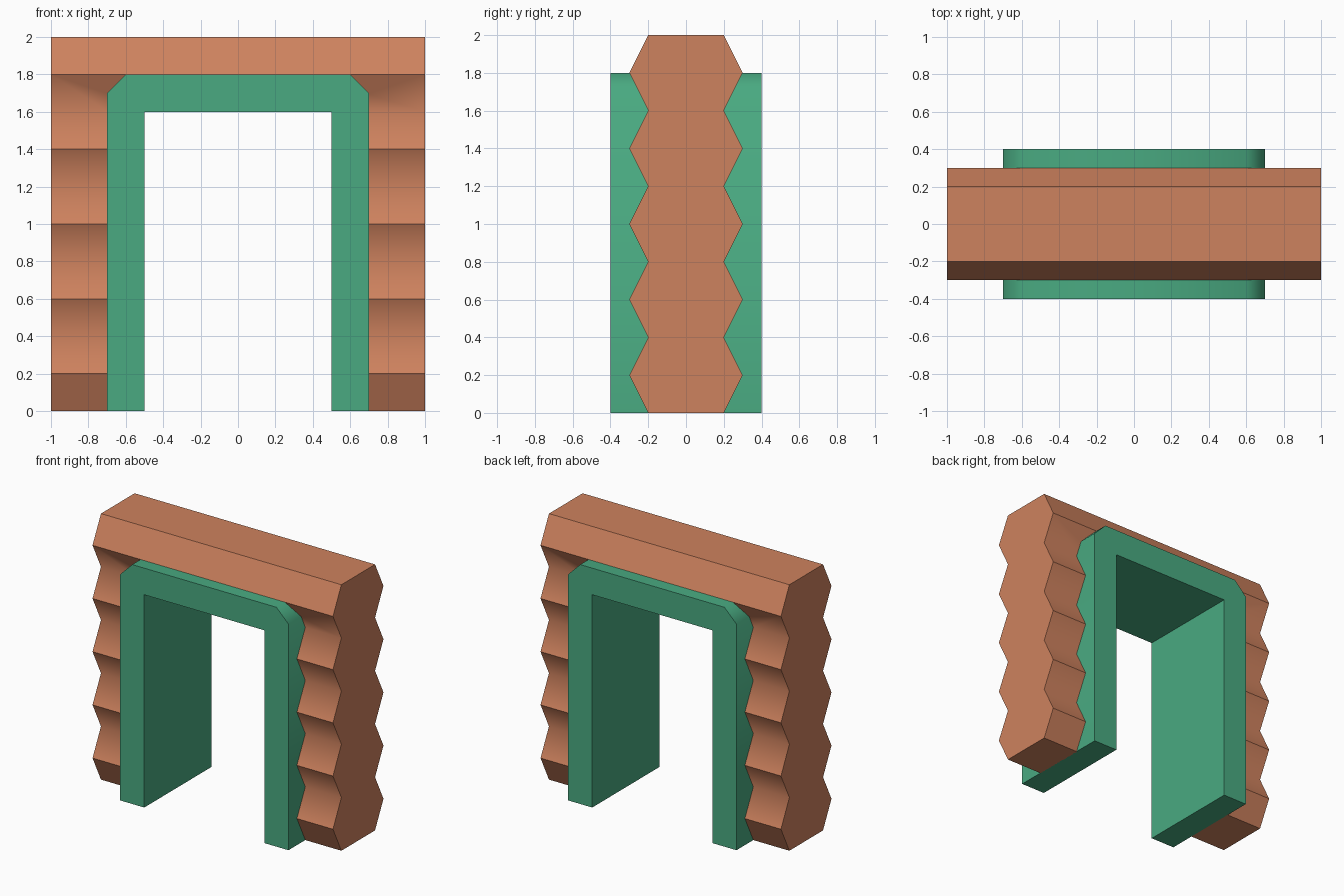
import bpy, bmesh, math

if "Cube" in bpy.data.objects:
    bpy.data.objects.remove(bpy.data.objects["Cube"])


def material(name, rgb):
    m = bpy.data.materials.new(name)
    m.diffuse_color = (*rgb, 1)
    m.use_nodes = True
    m.node_tree.nodes["Principled BSDF"].inputs["Base Color"].default_value = m.diffuse_color
    return m


def prism(name, points, axis, half, mat):
    """Extrude a 2D outline (given with z as second value) along x or y, from -half to half."""
    bm = bmesh.new()
    place = (lambda u, z, d: (d, u, z)) if axis == 'x' else (lambda u, z, d: (u, d, z))
    face = bm.faces.new([bm.verts.new(place(u, z, -half)) for u, z in points])
    ext = bmesh.ops.extrude_face_region(bm, geom=[face])
    offset = place(0, 0, 2 * half)
    bmesh.ops.translate(bm, vec=offset, verts=[g for g in ext['geom'] if isinstance(g, bmesh.types.BMVert)])
    bmesh.ops.recalc_face_normals(bm, faces=bm.faces)
    me = bpy.data.meshes.new(name)
    bm.to_mesh(me)
    bm.free()
    me.materials.append(mat)
    ob = bpy.data.objects.new(name, me)
    bpy.context.collection.objects.link(ob)
    return ob


def shade(ob, is_sharp):
    bm = bmesh.new()
    bm.from_mesh(ob.data)
    for f in bm.faces:
        f.smooth = True
    for e in bm.edges:
        e.smooth = not is_sharp(e)
    bm.to_mesh(ob.data)
    bm.free()


def outer(inset):
    """Frame outline with chamfered top corners, from bottom right to bottom left."""
    w, c = 0.7 - inset, 0.1
    right = [(w, 0), (w, 1.7 - inset), (w - c, 1.8 - inset)]
    return right + [(-x, z) for x, z in reversed(right)]


brown = material("log brown", (0.617, 0.223, 0.112))
green = material("frame green", (0.067, 0.402, 0.220))

# Log wall: zigzag side profile, five logs high
side = [(0.3 if i % 2 else 0.2, 0.2 * i) for i in range(11)]
wall = prism("log_wall", side + [(-y, z) for y, z in reversed(side)], 'x', 1.0, brown)

# Doorway cut, ending just inside the frame
hole = [(x, z if z else -0.2) for x, z in outer(0.005)]
cutter = prism("doorway_cutter", hole, 'y', 1.0, brown)
mod = wall.modifiers.new("doorway", 'BOOLEAN')
mod.operation, mod.solver, mod.object = 'DIFFERENCE', 'EXACT', cutter
bpy.context.view_layer.update()
cut = bpy.data.meshes.new_from_object(wall.evaluated_get(bpy.context.evaluated_depsgraph_get()))
wall.modifiers.clear()
wall.data = cut
bpy.data.objects.remove(cutter)

# Logs are smooth across the valleys and sharp at ridges and ends
shade(wall, lambda e: e.calc_face_angle_signed(0) > 0.1 or e.calc_face_angle(0) > math.radians(60))

# Door frame: chamfered arch, softly shaded at the chamfers
inner = [(-0.5, 0), (-0.5, 1.6), (0.5, 1.6), (0.5, 0)]
frame = prism("door_frame", outer(0) + inner, 'y', 0.4, green)
shade(frame, lambda e: e.calc_face_angle(0) > math.radians(50))
